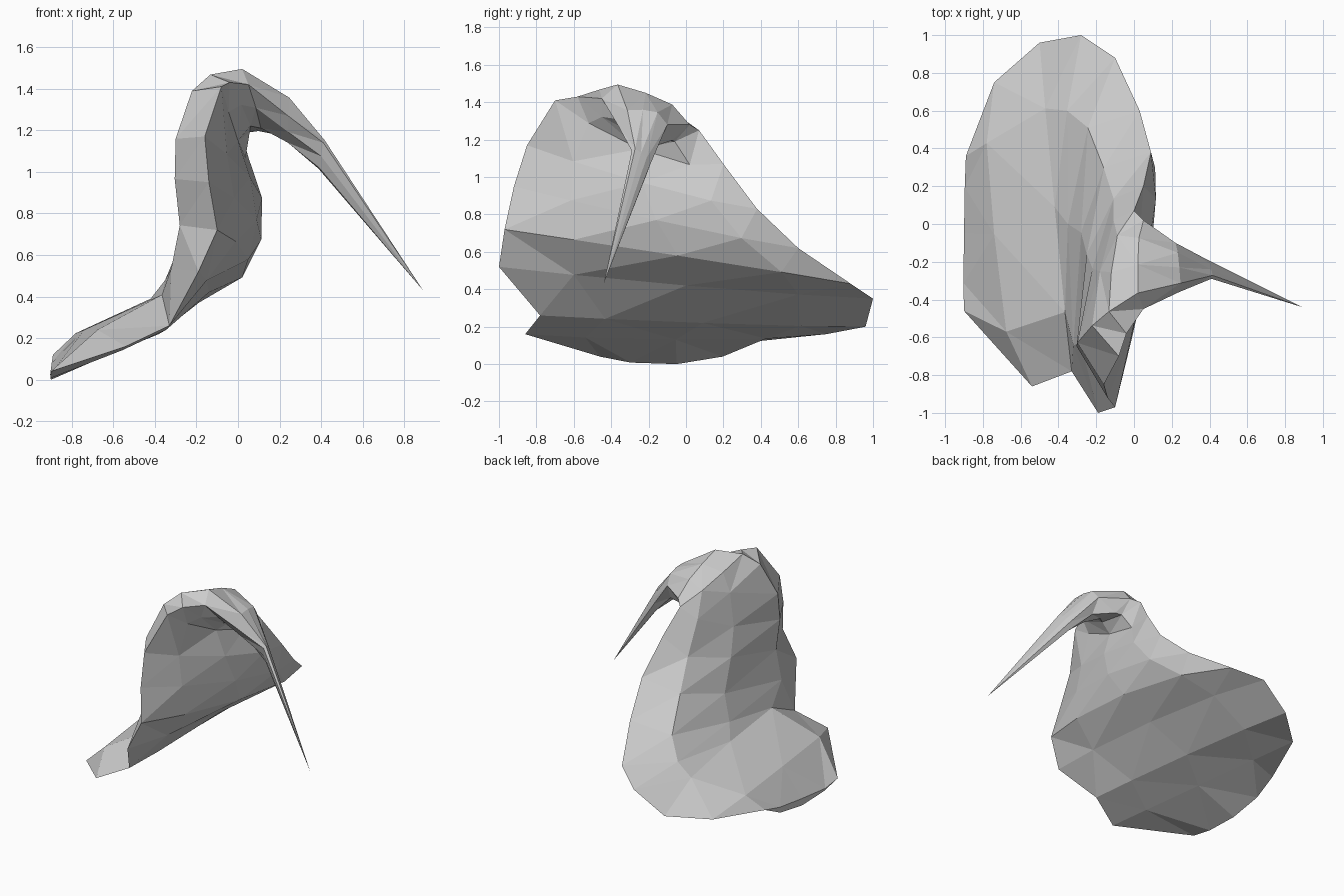
import bpy
import bmesh
from mathutils import Vector

if "Cube" in bpy.data.objects:
    bpy.data.objects.remove(bpy.data.objects["Cube"], do_unlink=True)

# One plain grey for the whole form
grey = bpy.data.materials.new("stone_grey")
grey.use_nodes = True
colour = (0.6, 0.6, 0.6, 1)
grey.diffuse_color = colour
grey.node_tree.nodes["Principled BSDF"].inputs["Base Color"].default_value = colour

# Rings from flange to horn: front rim xyz, back rim xyz, outer middle xz, inner middle xz
RINGS = [
    ((-.90, -.46, .04), (-.89, .36, .12), (-.90, .05), (-.90, .00)),
    ((-.54, -.86, .16), (-.74, .75, .16), (-.74, .24), (-.60, .13)),
    ((-.33, -.78, .26), (-.50, .96, .20), (-.42, .39), (-.38, .22)),
    ((-.19, -1.0, .52), (-.28, 1.0, .35), (-.35, .48), (-.14, .42)),
    ((-.10, -.97, .72), (-.10, .88, .43), (-.28, .65), (.05, .58)),
    ((-.14, -.92, .95), (.03, .60, .62), (-.25, .86), (.09, .77)),
    ((-.16, -.85, 1.17), (.09, .38, .83), (-.22, 1.05), (.06, .97)),
    ((-.08, -.70, 1.41), (.05, .20, 1.07), (-.18, 1.28), (.00, 1.15)),
    ((-.04, -.58, 1.43), (.00, .07, 1.25), (-.12, 1.41), (.06, 1.22)),
    ((.05, -.45, 1.42), (.05, .02, 1.28), (.02, 1.45), (.11, 1.21)),
    ((.24, -.36, 1.27), (.22, -.10, 1.28), (.24, 1.36), (.24, 1.14)),
    ((.41, -.29, 1.14), (.39, -.19, 1.07), (.41, 1.13), (.39, 1.02)),
]
HORN_TIP = (.89, -.44, .43)

# Position along the ring and share of the bulge, front to back
OUTER_STEPS = ((.18, 1), (.5, 1), (.8, .8))
INNER_STEPS = ((.2, .6), (.5, 1), (.8, .8))


def ring_points(front, back, outer, inner):
    """Closed loop: front rim, outer side, back rim, inner side."""
    front, back = Vector(front), Vector(back)
    middle = (front + back) / 2

    def side(target, steps):
        bulge = Vector((target[0], middle.y, target[1])) - middle
        return [front.lerp(back, t) + bulge * w for t, w in steps]

    return [front] + side(outer, OUTER_STEPS) + [back] + side(inner, INNER_STEPS)[::-1]


# Curved shell flowing into the horn
bm = bmesh.new()
loops = [[bm.verts.new(p) for p in ring_points(*r)] for r in RINGS]
count = len(loops[0])
for low, high in zip(loops, loops[1:]):
    for i in range(count):
        j = (i + 1) % count
        bm.faces.new((low[i], low[j], high[j], high[i]))

# Flange end and pointed horn end
bm.faces.new(loops[0])
tip = bm.verts.new(HORN_TIP)
for i in range(count):
    bm.faces.new((loops[-1][i], loops[-1][(i + 1) % count], tip))

bmesh.ops.triangulate(bm, faces=bm.faces[:])
bmesh.ops.recalc_face_normals(bm, faces=bm.faces[:])
mesh = bpy.data.meshes.new("curved_shell_with_horn")
bm.to_mesh(mesh)
bm.free()
mesh.materials.append(grey)
shell = bpy.data.objects.new("curved_shell_with_horn", mesh)
bpy.context.collection.objects.link(shell)
